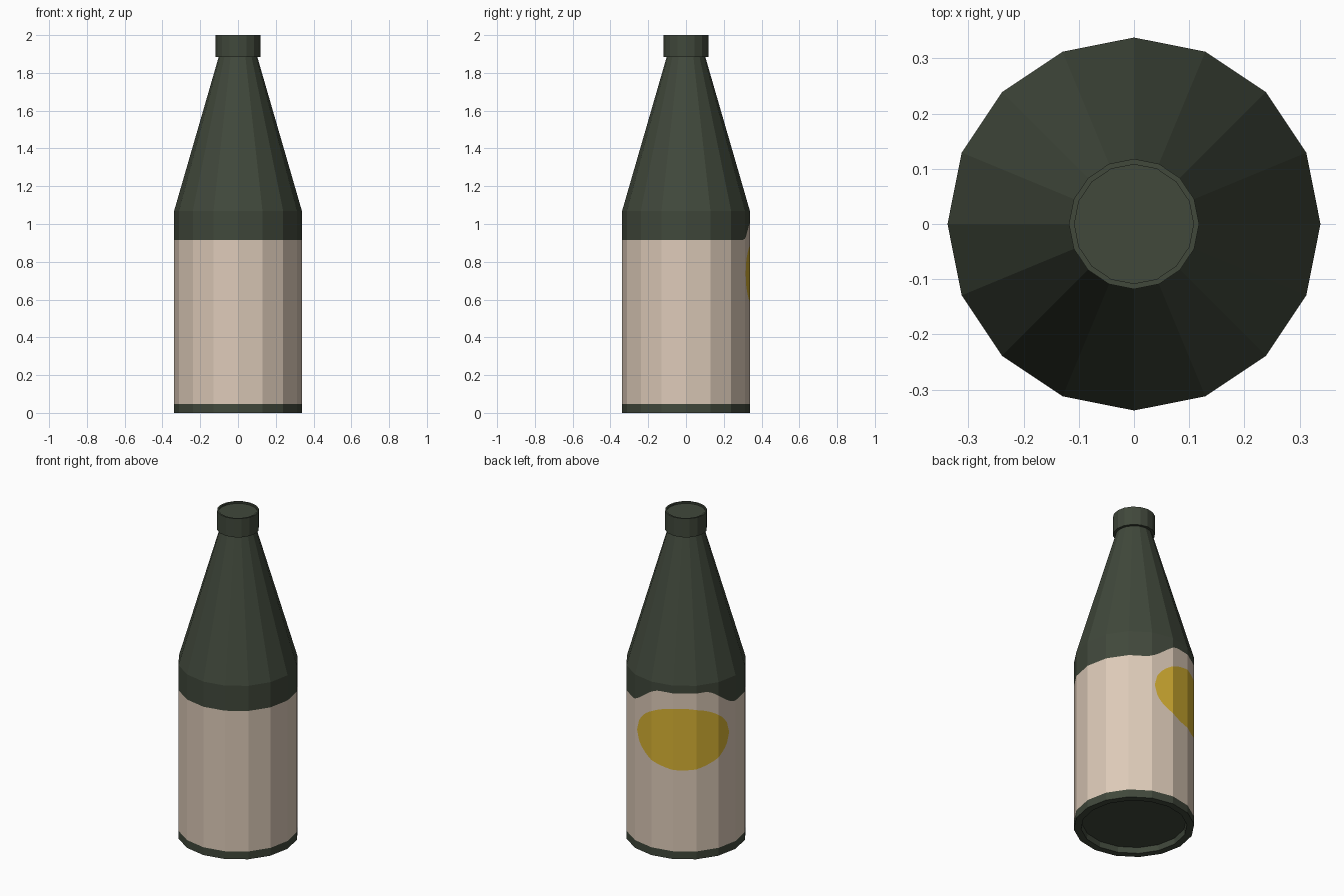
import bpy, bmesh, math

if "Cube" in bpy.data.objects:
    bpy.data.objects.remove(bpy.data.objects["Cube"])

SIDES, SUB = 16, 8          # 16 flat facets, each split finely for the painted label
N = SIDES * SUB
R = 0.338


def material(name, rgb):
    m = bpy.data.materials.new(name)
    m.diffuse_color = (*rgb, 1)
    m.use_nodes = True
    m.node_tree.nodes["Principled BSDF"].inputs["Base Color"].default_value = m.diffuse_color
    return m


GREEN = material("dark_green_glass", (0.052, 0.065, 0.044))
CREAM = material("cream_label", (0.72, 0.59, 0.48))
GOLD = material("gold_spot", (0.68, 0.445, 0.034))


def finish(bm, name, mats):
    bmesh.ops.remove_doubles(bm, verts=bm.verts, dist=1e-5)
    me = bpy.data.meshes.new(name)
    bm.to_mesh(me)
    bm.free()
    for m in mats:
        me.materials.append(m)
    ob = bpy.data.objects.new(name, me)
    bpy.context.collection.objects.link(ob)
    return ob


def lathe(name, profile):
    """Revolve (radius, z) points, listed bottom to top on the outside, into flat facets."""
    bm = bmesh.new()
    rings = []
    for r, z in profile:
        rings.append([bm.verts.new((r * math.cos(2 * math.pi * i / SIDES),
                                    r * math.sin(2 * math.pi * i / SIDES), z))
                      for i in range(SIDES)])
    for a, b in zip(rings, rings[1:]):
        for i in range(SIDES):
            j = (i + 1) % SIDES
            bm.faces.new((a[i], a[j], b[j], b[i]))
    return bm, rings


# Body wall: columns around the bottle, rows follow the label and spot outlines
def column(k):
    i, t = divmod(k % N, SUB)
    t /= SUB
    a, b = (2 * math.pi * v / SIDES for v in (i, i + 1))
    x = R * ((1 - t) * math.cos(a) + t * math.cos(b))
    y = R * ((1 - t) * math.sin(a) + t * math.sin(b))
    d = (k % N) - 43                       # offset from the middle of the spot
    half = 0.19 * math.sqrt(max(0, 1 - (d / 18) ** 2))
    s = min(1, max(0, (21 - abs(d)) / 13))  # label edge rises above the spot
    top = 0.915 + 0.107 * s * s * (3 - 2 * s)
    return [(x, y, z) for z in (0, 0.048, 0.737 - half, 0.737 + half, top, 1.07)]


bm = bmesh.new()
cols = [[bm.verts.new(p) for p in column(k)] for k in range(N)]
bands = [0, 1, 2, 1, 0]                     # green, cream, gold, cream, green
for k in range(N):
    a, b = cols[k], cols[(k + 1) % N]
    for r, mat in enumerate(bands):
        f = bm.faces.new((a[r], b[r], b[r + 1], a[r + 1]))
        f.material_index = mat
bmesh.ops.dissolve_degenerate(bm, dist=1e-5, edges=bm.edges)
finish(bm, "bottle_body", [GREEN, CREAM, GOLD])

# Recessed base
bm, rings = lathe("base", [(0.293, 0.035), (0.297, 0.0), (R, 0.0)])
bm.faces.new(rings[0][::-1])
finish(bm, "bottle_base", [GREEN])

# Sloping shoulder and neck
bm, rings = lathe("neck", [(R, 1.07), (0.102, 1.885)])
finish(bm, "bottle_neck", [GREEN])

# Cap with a shallow recessed top
bm, rings = lathe("cap", [(0.1, 1.885), (0.118, 1.885), (0.118, 2.0),
                          (0.108, 2.0), (0.108, 1.99)])
bm.faces.new(rings[-1])
finish(bm, "bottle_cap", [GREEN])
